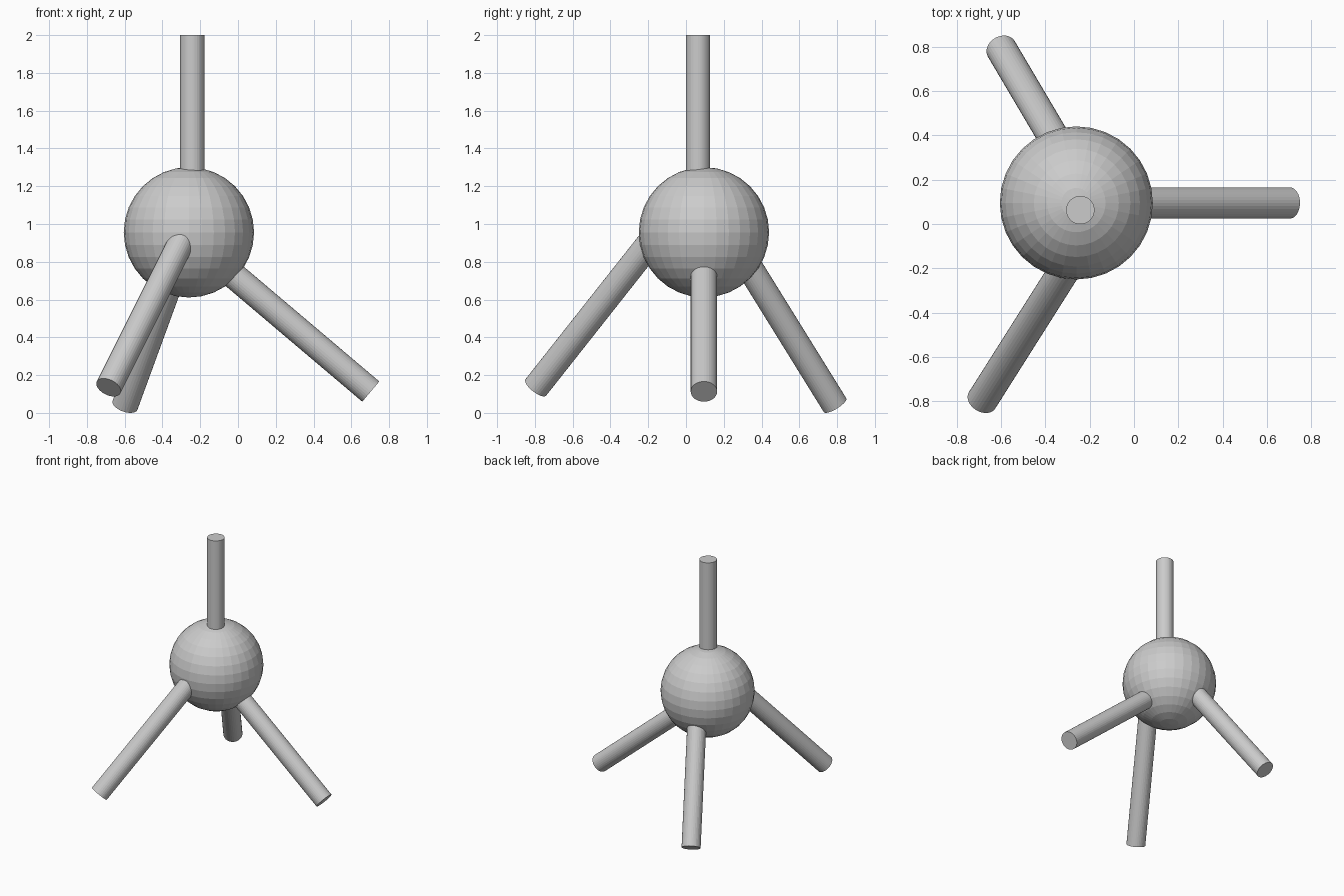
import bpy
from mathutils import Vector

if "Cube" in bpy.data.objects:
    bpy.data.objects.remove(bpy.data.objects["Cube"])

CENTRE = Vector((-0.26, 0.095, 0.956))


def rod(name, end, direction, length, radius):
    """Straight round rod from its outer end, running into the ball."""
    end, direction = Vector(end), Vector(direction).normalized()
    bpy.ops.mesh.primitive_cylinder_add(
        vertices=32, radius=radius, depth=length,
        location=end + direction * length / 2,
        rotation=direction.to_track_quat('Z', 'Y').to_euler())
    bpy.context.object.name = name


# Faceted central ball
bpy.ops.mesh.primitive_uv_sphere_add(segments=32, ring_count=16, radius=0.345, location=CENTRE)
bpy.context.object.name = "ball"

# Upright rod
rod("top_rod", (-0.242, 0.063, 2.0), (0, 0, -1), 1.0, 0.064)

# Three splayed legs
rod("right_leg", (0.703, 0.095, 0.113), (-0.763, 0, 0.646), 1.15, 0.07)
rod("front_left_leg", (-0.685, -0.795, 0.135), (0.5, 0.79, 1), 1.15, 0.07)
rod("back_left_leg", (-0.598, 0.789, 0.041), (0.366, -0.62, 1), 1.15, 0.07)
